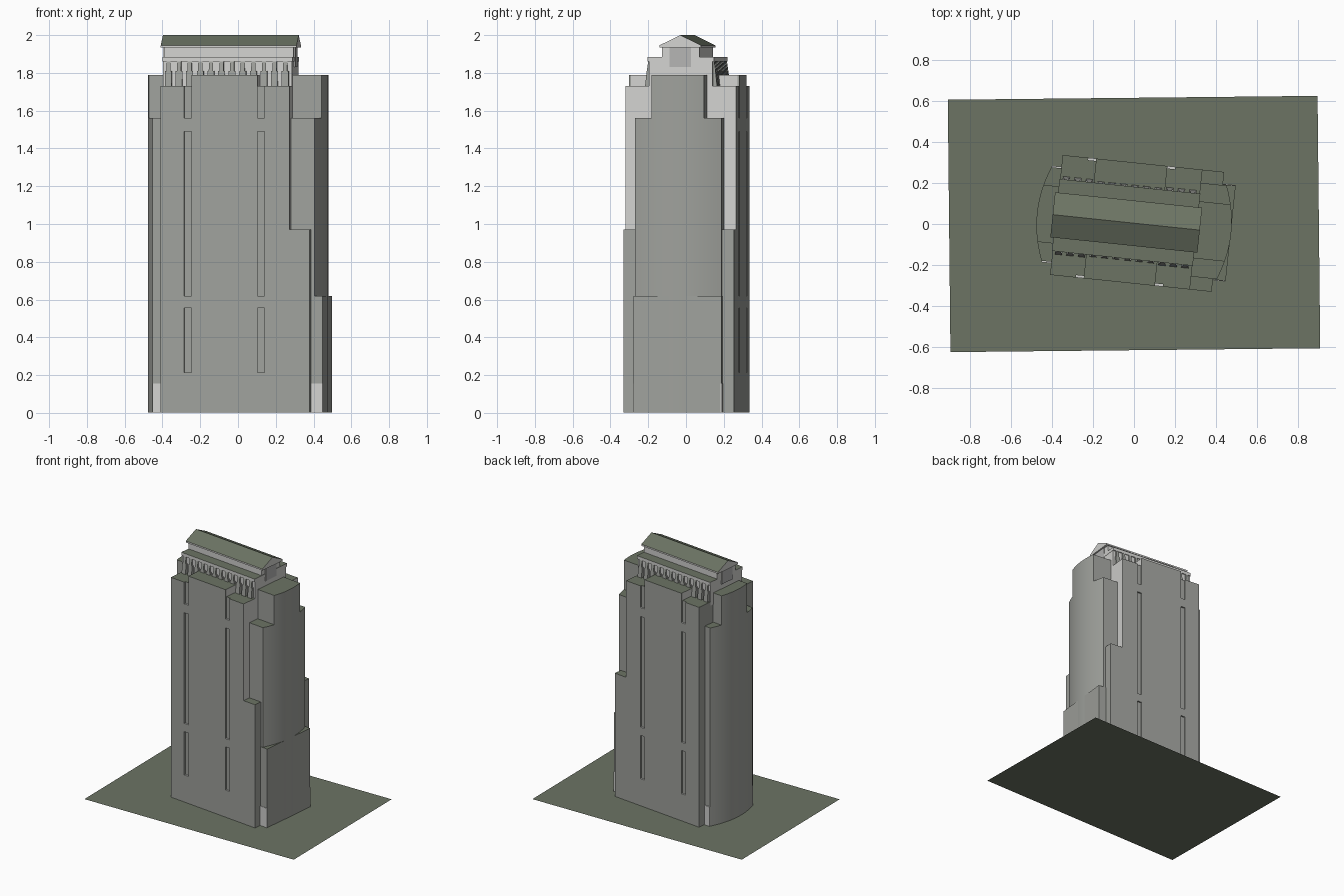
import bpy, bmesh, math

if "Cube" in bpy.data.objects:
    bpy.data.objects.remove(bpy.data.objects["Cube"], do_unlink=True)


def material(name, rgb):
    m = bpy.data.materials.new(name)
    m.use_nodes = True
    m.diffuse_color = (*rgb, 1)
    m.node_tree.nodes["Principled BSDF"].inputs["Base Color"].default_value = (*rgb, 1)
    return m


WALL, LIGHT, ROOF, PANEL = range(4)
MATS = [material("wall grey", (0.35, 0.36, 0.335)),
        material("light stone", (0.65, 0.65, 0.63)),
        material("olive roof", (0.15, 0.175, 0.127)),
        material("panel grey", (0.46, 0.46, 0.45))]
TURN = math.radians(-6)      # the tower is turned on its plot
FLOOR = 0.002
PLACE = {"z": lambda p, q, d: (p, q, d),    # plan outline raised along z
         "y": lambda p, q, d: (p, d, q),    # front outline run along y
         "x": lambda p, q, d: (d, p, q)}    # side outline run along x


def add_prism(bm, pts, axis, a, b):
    put = PLACE[axis]
    lo = [bm.verts.new(put(p, q, a)) for p, q in pts]
    hi = [bm.verts.new(put(p, q, b)) for p, q in pts]
    bm.faces.new(lo[::-1])
    bm.faces.new(hi)
    for i in range(len(pts)):
        j = (i + 1) % len(pts)
        bm.faces.new((lo[i], lo[j], hi[j], hi[i]))


def rect(p0, p1, q0, q1):
    return [(p0, q0), (p1, q0), (p1, q1), (p0, q1)]


def make(name, solids):
    """Mesh object from a list of (outline, axis, start, end)."""
    bm = bmesh.new()
    for s in solids:
        add_prism(bm, *s)
    bmesh.ops.recalc_face_normals(bm, faces=bm.faces)
    me = bpy.data.meshes.new(name)
    bm.to_mesh(me)
    bm.free()
    ob = bpy.data.objects.new(name, me)
    bpy.context.collection.objects.link(ob)
    ob.rotation_euler.z = TURN
    return ob


def paint(ob, side=WALL, top=ROOF, rule=None):
    ob.data.materials.clear()
    for m in MATS:
        ob.data.materials.append(m)
    for f in ob.data.polygons:
        f.material_index = top if f.normal.z > 0.3 else side
        extra = rule(f) if rule else None
        if extra is not None:
            f.material_index = extra
    return ob


def activate(ob):
    bpy.ops.object.select_all(action="DESELECT")
    ob.select_set(True)
    bpy.context.view_layer.objects.active = ob


# Plot of ground
ground_mesh = bpy.data.meshes.new("ground")
bm = bmesh.new()
bm.faces.new([bm.verts.new((x, y, 0)) for x, y in rect(-0.904, 0.904, -0.617, 0.617)])
bm.to_mesh(ground_mesh)
bm.free()
ground_mesh.materials.append(MATS[ROOF])
ground = bpy.data.objects.new("ground", ground_mesh)
ground.rotation_euler.z = math.radians(0.6)
bpy.context.collection.objects.link(ground)

# Main slab: stepped outline with a raised centre bay
FRONT, BACK = -0.29, 0.299
outline = [(-0.382, FLOOR), (0.412, FLOOR), (0.412, 0.97), (0.305, 0.97),
           (0.305, 1.73), (0.133, 1.73), (0.133, 1.79), (-0.217, 1.79),
           (-0.217, 1.73), (-0.382, 1.73)]
slab = make("main_slab", [(outline, "y", FRONT, BACK)])

# Window slots cut into front and back
slots = []
for u in (-0.256, 0.133):
    for z0, z1 in ((0.215, 0.555), (0.62, 1.49), (1.56, 1.85)):
        for y in (FRONT, BACK):
            slots.append((rect(u, u + 0.039, z0, z1), "y", y - 0.012, y + 0.012))
cutter = make("slot_cutter", slots)
cutter.hide_render = True
cut = slab.modifiers.new("slots", "BOOLEAN")
cut.operation, cut.solver, cut.object = "DIFFERENCE", "EXACT", cutter
activate(slab)
bpy.ops.object.modifier_apply(modifier=cut.name)
bpy.data.objects.remove(cutter, do_unlink=True)


def slab_rule(f):
    if f.normal.z > 0.3 and f.area < 0.002:
        return LIGHT                      # slot sills
    if abs(f.normal.x) > 0.9 and f.center.z > 0.97 and f.center.x > -0.38 and f.area > 0.02:
        return LIGHT                      # returns of the steps
    return None


paint(slab, rule=slab_rule)


# Core with bowed ends, lower at its corners
def bowed(half, steps=16):
    right = []
    for i in range(steps + 1):
        v = -half + 2 * half * i / steps
        right.append((0.477 - 0.046 * (v / 0.23) ** 2, v + 0.004))
    return right + [(-u, v) for u, v in reversed(right)]


for name, half, z0, z1 in (("core_lower", 0.23, FLOOR, 1.56), ("core_upper", 0.14, 1.56, 1.79)):
    core = paint(make(name, [(bowed(half), "z", z0, z1)]))
    activate(core)
    bpy.ops.object.shade_smooth_by_angle(angle=math.radians(20))

# Flat base block against the bowed left end
paint(make("side_base", [(rect(0.2, 0.475, -0.23, 0.238), "z", FLOOR, 0.62)]))

# Pale entrance plates in the four corners
plates = []
for u0, u1 in ((-0.43, -0.382), (0.412, 0.475)):
    for y in (-0.229, 0.237):
        plates.append((rect(u0, u1, FLOOR, 0.155), "y", y - 0.004, y + 0.004))
paint(make("entrance_plates", plates), LIGHT, LIGHT)

# Colonnade storey with its ledge
paint(make("colonnade_wall", [(rect(-0.383, 0.305, -0.165, 0.173), "z", 1.7, 1.86)]), LIGHT)
paint(make("colonnade_ledge", [(rect(-0.385, 0.307, -0.173, 0.181), "z", 1.86, 1.885)]), LIGHT)

# Tapered piers, wide below and narrow above, on both long sides
piers = []
for i in range(12):
    u = -0.352 + i * 0.0565
    for side in (-1, 1):
        for half, z0, z1, d0, d1 in ((0.018, 1.725, 1.81, 0.192, 0.183),
                                     (0.011, 1.81, 1.86, 0.183, 0.176)):
            prof = [(0.16, z0), (d0, z0), (d1, z1), (0.16, z1)]
            piers.append(([(side * d + 0.004, z) for d, z in prof], "x", u - half, u + half))
paint(make("colonnade_piers", piers), WALL, WALL)

# Penthouse with gabled roof
paint(make("penthouse", [(rect(-0.385, 0.305, -0.096, 0.104), "z", 1.88, 1.94)]), LIGHT)
gable = [(-0.107, 1.934), (0.114, 1.934), (0.114, 1.946), (0.004, 2.0), (-0.107, 1.946)]
paint(make("gable_roof", [(gable, "x", -0.4, 0.323)]), LIGHT)

# Dark panels on both gable ends
paint(make("gable_panels", [(rect(-0.055, 0.06, 1.83, 1.934), "x", u - 0.004, u + 0.004)
                            for u in (-0.387, 0.307)]), PANEL, PANEL)
